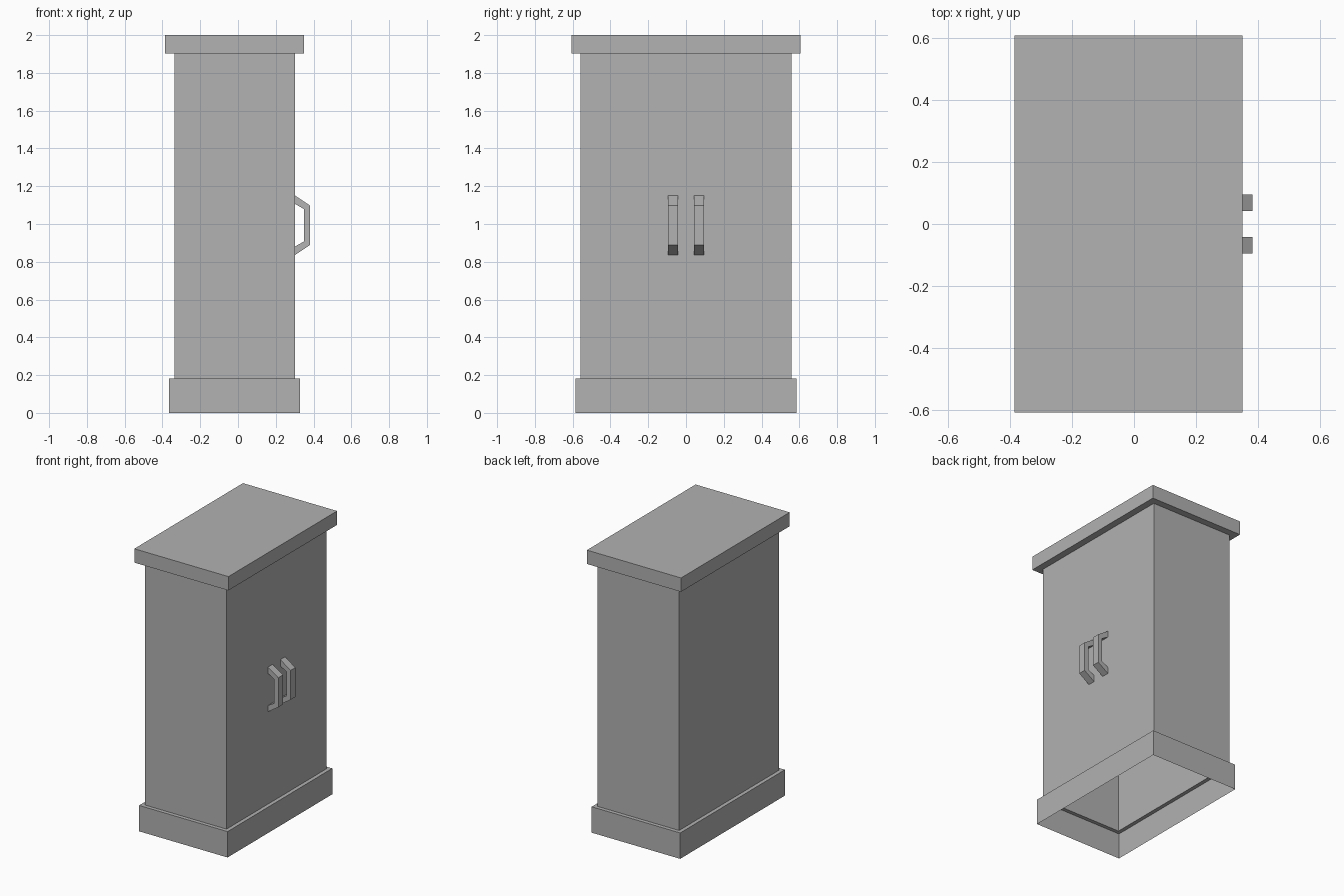
import bpy
import bmesh

if "Cube" in bpy.data.objects:
    bpy.data.objects.remove(bpy.data.objects["Cube"], do_unlink=True)

grey = bpy.data.materials.new("plain_grey")
grey.use_nodes = True
colour = (0.445, 0.445, 0.445, 1)
grey.diffuse_color = colour
grey.node_tree.nodes["Principled BSDF"].inputs["Base Color"].default_value = colour

CENTRE_X = -0.018
BODY = (0.319, 0.558)       # half width and half depth
PLINTH_OUT, LID_OUT = 0.027, 0.049
PLINTH_TOP, LID_BOTTOM, TOP = 0.183, 1.902, 2.0


def finish(name, bm):
    bmesh.ops.recalc_face_normals(bm, faces=bm.faces)
    mesh = bpy.data.meshes.new(name)
    bm.to_mesh(mesh)
    bm.free()
    mesh.materials.append(grey)
    obj = bpy.data.objects.new(name, mesh)
    bpy.context.collection.objects.link(obj)
    return obj


def shell(name, levels, cap=False):
    """Thin open shell through rectangles given as (outset, height)."""
    bm = bmesh.new()
    rings = []
    for out, z in levels:
        hx, hy = BODY[0] + out, BODY[1] + out
        rings.append([bm.verts.new((CENTRE_X + sx * hx, sy * hy, z))
                      for sx, sy in ((-1, -1), (1, -1), (1, 1), (-1, 1))])
    for low, high in zip(rings, rings[1:]):
        for i in range(4):
            j = (i + 1) % 4
            bm.faces.new((low[i], low[j], high[j], high[i]))
    if cap:
        bm.faces.new(rings[-1])
    return finish(name, bm)


# Cabinet: hollow plinth and body, open underneath, with an overhanging lid
shell("plinth", [(PLINTH_OUT, 0), (PLINTH_OUT, PLINTH_TOP), (0, PLINTH_TOP)])
shell("body", [(0, PLINTH_TOP), (0, LID_BOTTOM)])
shell("lid", [(0, LID_BOTTOM), (LID_OUT, LID_BOTTOM), (LID_OUT, TOP)], cap=True)


# Door handles: bent flat bars on the +x side
def handle(name, y, width=0.053, mid=0.9935):
    wall = CENTRE_X + BODY[0]
    outer = [(wall, 0.158), (0.382, 0.104)]
    inner = [(0.349, 0.086), (wall, 0.113)]
    half = outer + inner
    bm = bmesh.new()
    # Upper and lower arms mirror each other, joined by the grip
    profile = ([(x, mid + h) for x, h in outer]
               + [(x, mid - h) for x, h in reversed(outer)]
               + [(x, mid - h) for x, h in reversed(inner)]
               + [(x, mid + h) for x, h in inner])
    face = bm.faces.new([bm.verts.new((x, y - width / 2, z)) for x, z in profile])
    extruded = bmesh.ops.extrude_face_region(bm, geom=[face])
    moved = [v for v in extruded["geom"] if isinstance(v, bmesh.types.BMVert)]
    bmesh.ops.translate(bm, verts=moved, vec=(0, width, 0))
    return finish(name, bm)


handle("front_handle", -0.069)
handle("back_handle", 0.069)
